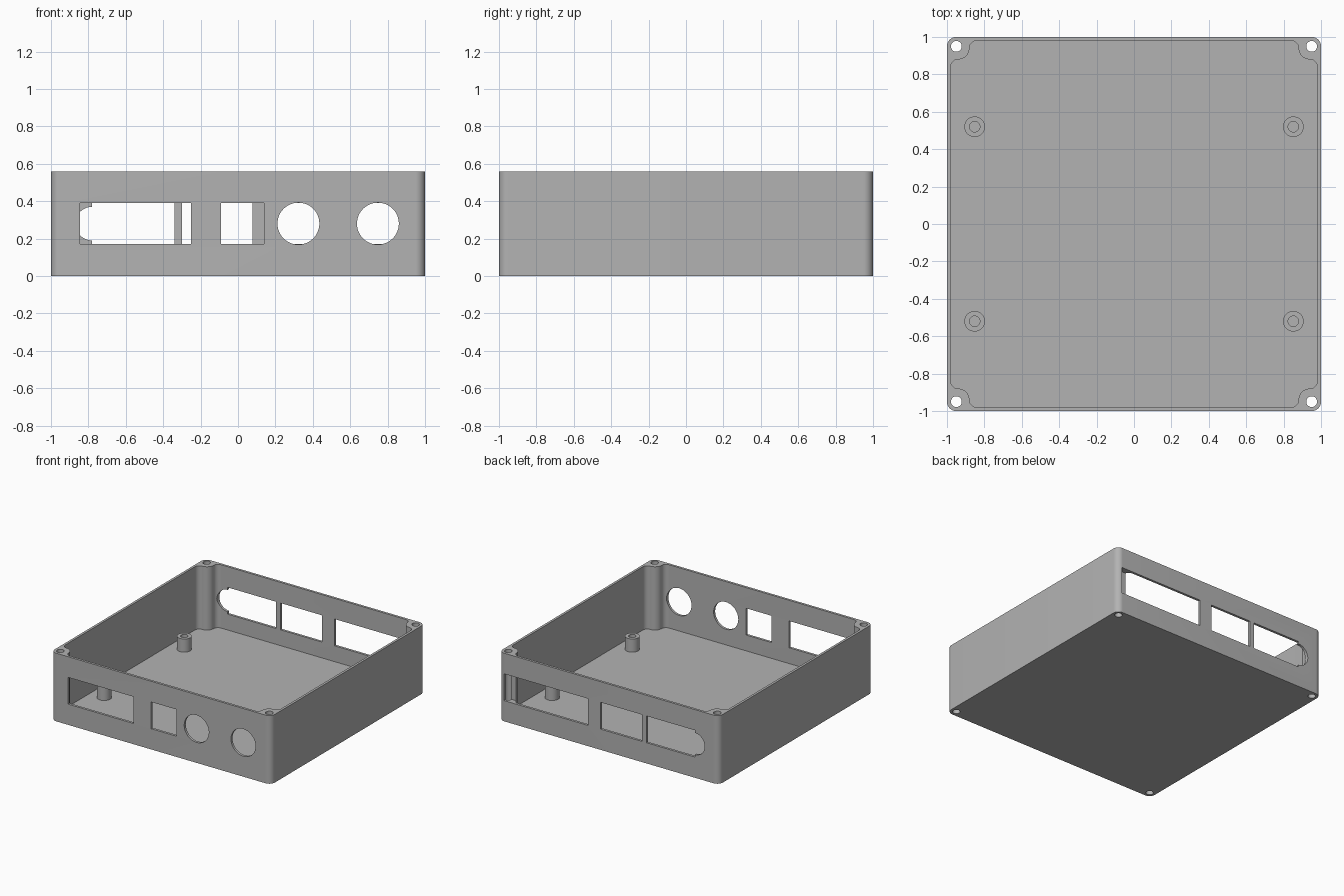
import bpy, bmesh, math

if "Cube" in bpy.data.objects:
    bpy.data.objects.remove(bpy.data.objects["Cube"])

H, FLOOR, ZC = 0.56, 0.04, 0.28

grey = bpy.data.materials.new("plain grey")
grey.diffuse_color = (0.45, 0.45, 0.45, 1)
grey.use_nodes = True
grey.node_tree.nodes["Principled BSDF"].inputs["Base Color"].default_value = grey.diffuse_color


def arc(cx, cy, r, a0, a1, n=10):
    return [(cx + r * math.cos(math.radians(a0 + (a1 - a0) * i / n)),
             cy + r * math.sin(math.radians(a0 + (a1 - a0) * i / n))) for i in range(n + 1)]


def prism(name, outline, z0, z1):
    """Extrude a closed outline from z0 to z1."""
    bm = bmesh.new()
    base = bm.faces.new([bm.verts.new((x, y, z0)) for x, y in outline])
    top = bmesh.ops.extrude_face_region(bm, geom=[base])["geom"]
    bmesh.ops.translate(bm, vec=(0, 0, z1 - z0),
                        verts=[v for v in top if isinstance(v, bmesh.types.BMVert)])
    bmesh.ops.recalc_face_normals(bm, faces=bm.faces)
    me = bpy.data.meshes.new(name)
    bm.to_mesh(me)
    bm.free()
    me.materials.append(grey)
    ob = bpy.data.objects.new(name, me)
    bpy.context.collection.objects.link(ob)
    return ob


def four_corners(pts):
    """Repeat a corner outline (running anticlockwise) by quarter turns."""
    out = []
    for _ in range(4):
        out += pts
        pts = [(-y, x) for x, y in pts]
    return out


def circle(cx, cy, r, n=48):
    return arc(cx, cy, r, 0, 360, n)[:-1]


def rect(x0, x1, z0=0.17, z1=0.39):
    return [(x0, z0), (x1, z0), (x1, z1), (x0, z1)]


def subtract(target, cutter):
    bpy.context.view_layer.objects.active = target
    mod = target.modifiers.new("cut", 'BOOLEAN')
    mod.operation, mod.solver, mod.object = 'DIFFERENCE', 'EXACT', cutter
    bpy.ops.object.modifier_apply(modifier=mod.name)
    bpy.data.objects.remove(cutter)


def wall_cut(target, outline, side):
    """Cut an x-z outline through the front (-1) or back (1) wall."""
    cutter = prism("wall_cutter", outline, -0.05, 0.05)
    cutter.rotation_euler.x = math.pi / 2
    cutter.location.y = side
    bpy.context.view_layer.update()
    subtract(target, cutter)


def smooth(ob):
    bpy.ops.object.select_all(action='DESELECT')
    ob.select_set(True)
    bpy.context.view_layer.objects.active = ob
    bpy.ops.object.shade_smooth_by_angle(angle=math.radians(30))


# Open tray: rounded shell, cavity that leaves a screw post in each corner
tray = prism("enclosure_tray", four_corners(arc(0.95, 0.95, 0.05, 0, 90)), 0, H)
inner_corner = (arc(0.94, 0.84, 0.04, 0, 90) + arc(0.94, 0.94, 0.06, 270, 180)[1:]
                + arc(0.84, 0.94, 0.04, 0, 90)[1:])
subtract(tray, prism("cavity_cutter", four_corners(inner_corner), FLOOR, H + 0.1))

# Screw holes running through the corner posts
for sx in (-1, 1):
    for sy in (-1, 1):
        subtract(tray, prism("screw_cutter", circle(sx * 0.95, sy * 0.95, 0.029, 32), -0.1, H + 0.1))

# Front openings: two rectangles and two round holes
for shape in (rect(-0.845, -0.25), rect(-0.09, 0.14),
              circle(0.323, ZC, 0.112), circle(0.748, ZC, 0.112)):
    wall_cut(tray, shape, -1)

# Back openings: two rectangles and a slot with a round end
slot = [(-0.34, 0.17), (-0.34, 0.39), (-0.78, 0.39)] + arc(-0.78, ZC, 0.09, 90, 270, 24) + [(-0.78, 0.17)]
for shape in (rect(0.19, 0.955), rect(-0.30, 0.078), slot):
    wall_cut(tray, shape, 1)
smooth(tray)

# Hollow board standoffs on the floor
for sx, side in ((-1, "left"), (1, "right")):
    for sy, end in ((-1, "front"), (1, "back")):
        x, y = sx * 0.852, sy * 0.52
        post = prism(f"standoff_{end}_{side}", circle(x, y, 0.055, 40), FLOOR - 0.01, 0.148)
        subtract(post, prism("bore_cutter", circle(x, y, 0.028, 32), FLOOR, 0.3))
        smooth(post)
